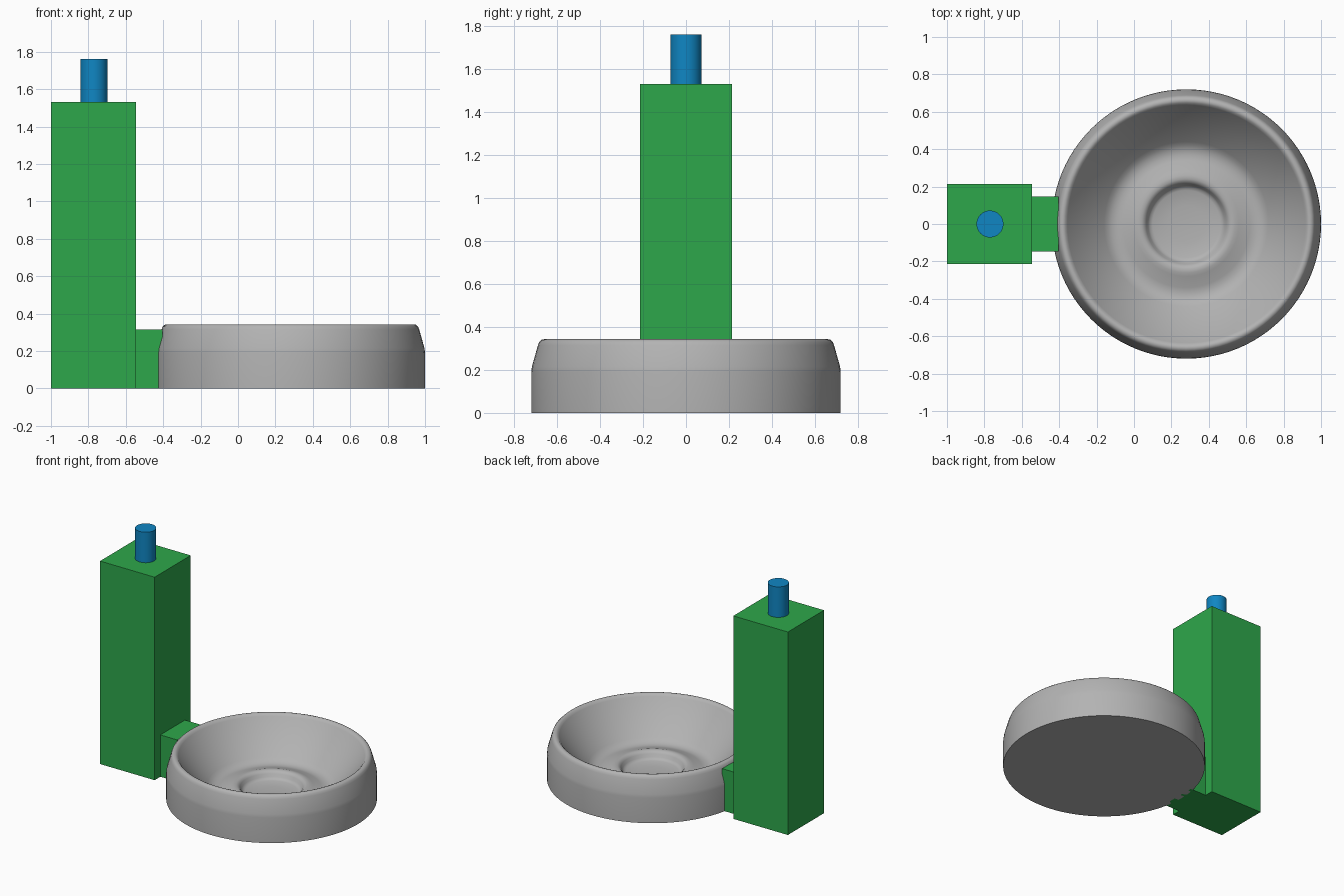
import bpy, bmesh, math

if "Cube" in bpy.data.objects:
    bpy.data.objects.remove(bpy.data.objects["Cube"])


def material(name, rgb):
    m = bpy.data.materials.new(name)
    m.diffuse_color = (*rgb, 1)
    m.use_nodes = True
    m.node_tree.nodes["Principled BSDF"].inputs["Base Color"].default_value = m.diffuse_color
    return m


GREEN = material("green", (0.027, 0.39, 0.07))
BLUE = material("blue", (0.005, 0.24, 0.55))
GREY = material("grey", (0.45, 0.45, 0.45))


def box(name, lo, hi, mat):
    centre = [(a + b) / 2 for a, b in zip(lo, hi)]
    bpy.ops.mesh.primitive_cube_add(size=1, location=centre)
    ob = bpy.context.object
    ob.name = name
    ob.scale = [b - a for a, b in zip(lo, hi)]
    ob.data.materials.append(mat)
    return ob


def lathe(name, profile, x, mat, steps=96):
    """Revolve (radius, z) points around a vertical axis at x."""
    bm = bmesh.new()
    verts = [bm.verts.new((r, 0, z)) for r, z in profile]
    edges = [bm.edges.new(pair) for pair in zip(verts, verts[1:])]
    bmesh.ops.spin(bm, geom=verts + edges, cent=(0, 0, 0), axis=(0, 0, 1),
                   angle=math.tau, steps=steps, use_merge=False)
    bmesh.ops.remove_doubles(bm, verts=bm.verts, dist=1e-4)
    bmesh.ops.recalc_face_normals(bm, faces=bm.faces)
    mesh = bpy.data.meshes.new(name)
    bm.to_mesh(mesh)
    bm.free()
    ob = bpy.data.objects.new(name, mesh)
    bpy.context.collection.objects.link(ob)
    ob.location.x = x
    mesh.materials.append(mat)
    bpy.ops.object.select_all(action='DESELECT')
    ob.select_set(True)
    bpy.context.view_layer.objects.active = ob
    bpy.ops.object.shade_smooth_by_angle(angle=math.radians(35))
    return ob


# Tower and the short bridge to the bowl
box("tower", (-1, -0.215, 0), (-0.545, 0.215, 1.53), GREEN)
box("bridge", (-0.545, -0.147, 0), (-0.405, 0.147, 0.315), GREEN)

# Peg on top of the tower
lathe("peg", [(0, 1.5), (0.072, 1.5), (0.072, 1.76), (0, 1.76)], -0.77, BLUE, 48)

# Bowl: outer wall, rounded rim, sloping inside, raised ring, central dip
bowl = [(0, 0), (0.72, 0), (0.72, 0.19), (0.717, 0.215), (0.689, 0.315),
        (0.683, 0.33), (0.673, 0.34), (0.66, 0.343), (0.648, 0.339),
        (0.636, 0.325), (0.62, 0.30), (0.44, 0.105), (0.42, 0.09),
        (0.40, 0.08), (0.37, 0.075), (0.34, 0.08), (0.28, 0.1),
        (0.26, 0.106), (0.24, 0.107), (0.225, 0.1), (0.215, 0.088),
        (0.205, 0.068), (0.195, 0.057), (0.18, 0.051), (0.1, 0.045), (0, 0.04)]
lathe("bowl", bowl, 0.28, GREY)
